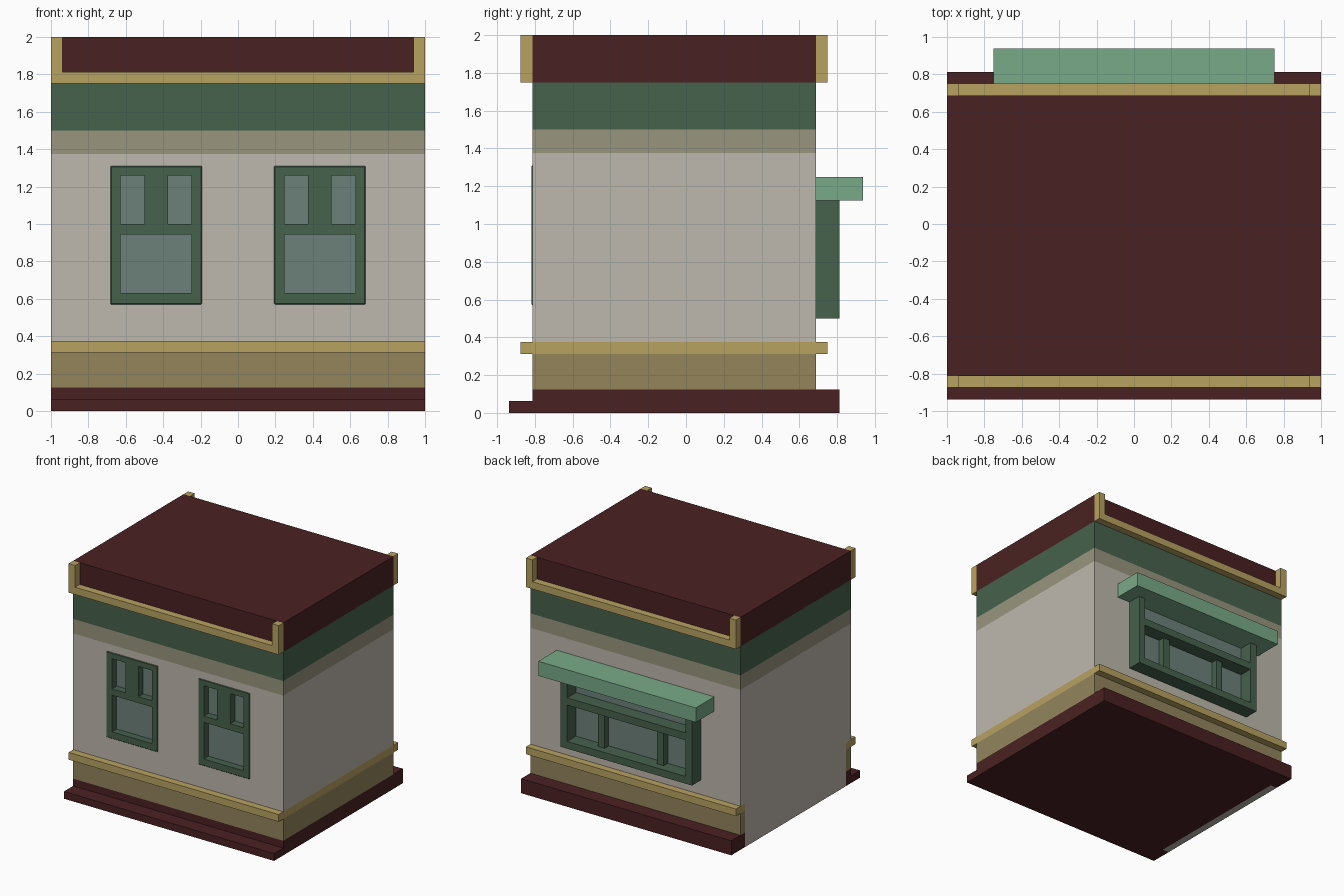
import bpy
import bmesh

cube = bpy.data.objects.get("Cube")
if cube:
    bpy.data.objects.remove(cube, do_unlink=True)


def material(name, rgb):
    linear = [(c / 255 / 12.92) if c <= 10 else ((c / 255 + 0.055) / 1.055) ** 2.4 for c in rgb]
    mat = bpy.data.materials.new(name)
    mat.use_nodes = True
    mat.diffuse_color = (*linear, 1)
    bsdf = next(n for n in mat.node_tree.nodes if n.type == 'BSDF_PRINCIPLED')
    bsdf.inputs["Base Color"].default_value = (*linear, 1)
    return mat


MAROON = material("dark maroon", (74, 33, 34))
GOLD = material("gold trim", (184, 162, 97))
TAN = material("tan", (147, 133, 92))
CREAM = material("cream", (190, 185, 174))
OLIVE = material("olive grey", (152, 149, 126))
GREEN = material("dark green", (70, 98, 77))
MINT = material("light green", (121, 170, 137))
GLASS = material("window glass", (108, 129, 122))


def box(name, x, y, z, mat=None):
    """Box from (min, max) ranges along each axis."""
    bm = bmesh.new()
    bmesh.ops.create_cube(bm, size=1)
    for v in bm.verts:
        v.co = [r[0] if c < 0 else r[1] for c, r in zip(v.co, (x, y, z))]
    mesh = bpy.data.meshes.new(name)
    bm.to_mesh(mesh)
    bm.free()
    obj = bpy.data.objects.new(name, mesh)
    bpy.context.collection.objects.link(obj)
    if mat:
        mesh.materials.append(mat)
    return obj


def apply(obj, mod):
    bpy.ops.object.select_all(action='DESELECT')
    bpy.context.view_layer.objects.active = obj
    obj.select_set(True)
    bpy.ops.object.modifier_apply(modifier=mod.name)


def cut(obj, x, y, z):
    """Remove a box-shaped volume from the object."""
    cutter = box("cutter", x, y, z)
    cutter.hide_render = True
    mod = obj.modifiers.new("cut", 'BOOLEAN')
    mod.operation = 'DIFFERENCE'
    mod.solver = 'EXACT'
    mod.object = cutter
    apply(obj, mod)
    bpy.data.objects.remove(cutter, do_unlink=True)


W = (-1, 1)
FRONT, BACK = -0.8125, 0.6875
D = (FRONT, BACK)
T = 0.0625

# Lower layers, notched on the -x side for the plain side panel
lower = [
    box("plinth", W, (FRONT, 0.8125), (0, 0.125), MAROON),
    box("lower_wall", W, D, (0.125, 0.3125), TAN),
    box("lower_moulding", W, (FRONT - T, BACK + T), (0.3125, 0.375), GOLD),
]
for layer in lower:
    cut(layer, (-1.1, -1 + T), (FRONT + T, BACK - T), (-0.1, 0.5))
box("side_panel", (-1, -1 + T), (FRONT + T, BACK - T), (0, 0.375), CREAM)
box("front_step", W, (-0.9375, FRONT), (0, T), MAROON)

# Upper layers
wall = box("main_wall", W, D, (0.375, 1.375), CREAM)
box("upper_wall_band", W, D, (1.375, 1.5), OLIVE)
box("frieze", W, D, (1.5, 1.75), GREEN)
box("roof", W, D, (1.75, 2), MAROON)

# Cornice rails with corner posts, front and back
for side, y in (("front", (FRONT - T, FRONT)), ("back", (BACK, BACK + T))):
    box(side + "_cornice", (-1 + T, 1 - T), y, (1.75, 1.8125), GOLD)
    for name, x in (("right", (-1, -1 + T)), ("left", (1 - T, 1))):
        box(f"{side}_{name}_cornice_post", x, y, (1.75, 2), GOLD)

# Front sash windows set into the wall
for name, cx in (("right", -0.4375), ("left", 0.4375)):
    cut(wall, (cx - 0.235, cx + 0.235), (-1, FRONT + 0.07), (0.58, 1.30))
    frame = box(name + "_window_frame", (cx - 0.245, cx + 0.245),
                (FRONT - 0.006, FRONT + 0.065), (0.57, 1.31), GREEN)
    bevel = frame.modifiers.new("corners", 'BEVEL')
    bevel.width = 0.005
    bevel.segments = 1
    apply(frame, bevel)
    for x, z in (((-0.19, -0.0625), (1.0, 1.26)),
                 ((0.0625, 0.19), (1.0, 1.26)),
                 ((-0.19, 0.19), (0.63, 0.945))):
        cut(frame, (cx + x[0], cx + x[1]), (-1, -0.7), z)
    box(name + "_window_glass", (cx - 0.2, cx + 0.2),
        (FRONT + 0.058, FRONT + 0.066), (0.6, 1.28), GLASS)

# Back serving window: glass, frame, mullions and awning
deep = (BACK, 0.8125)
box("back_window_glass", (-0.5625, 0.5625), (BACK, BACK + 0.006), (0.5625, 1.125), GLASS)
for name, s in (("right", -1), ("left", 1)):
    box(f"back_window_{name}_post", sorted((s * 0.5625, s * 0.625)), deep, (0.5, 1.125), GREEN)
    box(f"back_window_{name}_mullion", sorted((s * 0.25, s * 0.3125)),
        (BACK, BACK + T), (0.5625, 0.875), GREEN)
box("back_window_sill", (-0.5625, 0.5625), deep, (0.5, 0.5625), GREEN)
box("back_window_transom", (-0.5625, 0.5625), deep, (0.875, 0.9375), GREEN)
box("awning", (-0.75, 0.75), (BACK, 0.9375), (1.125, 1.25), MINT)
